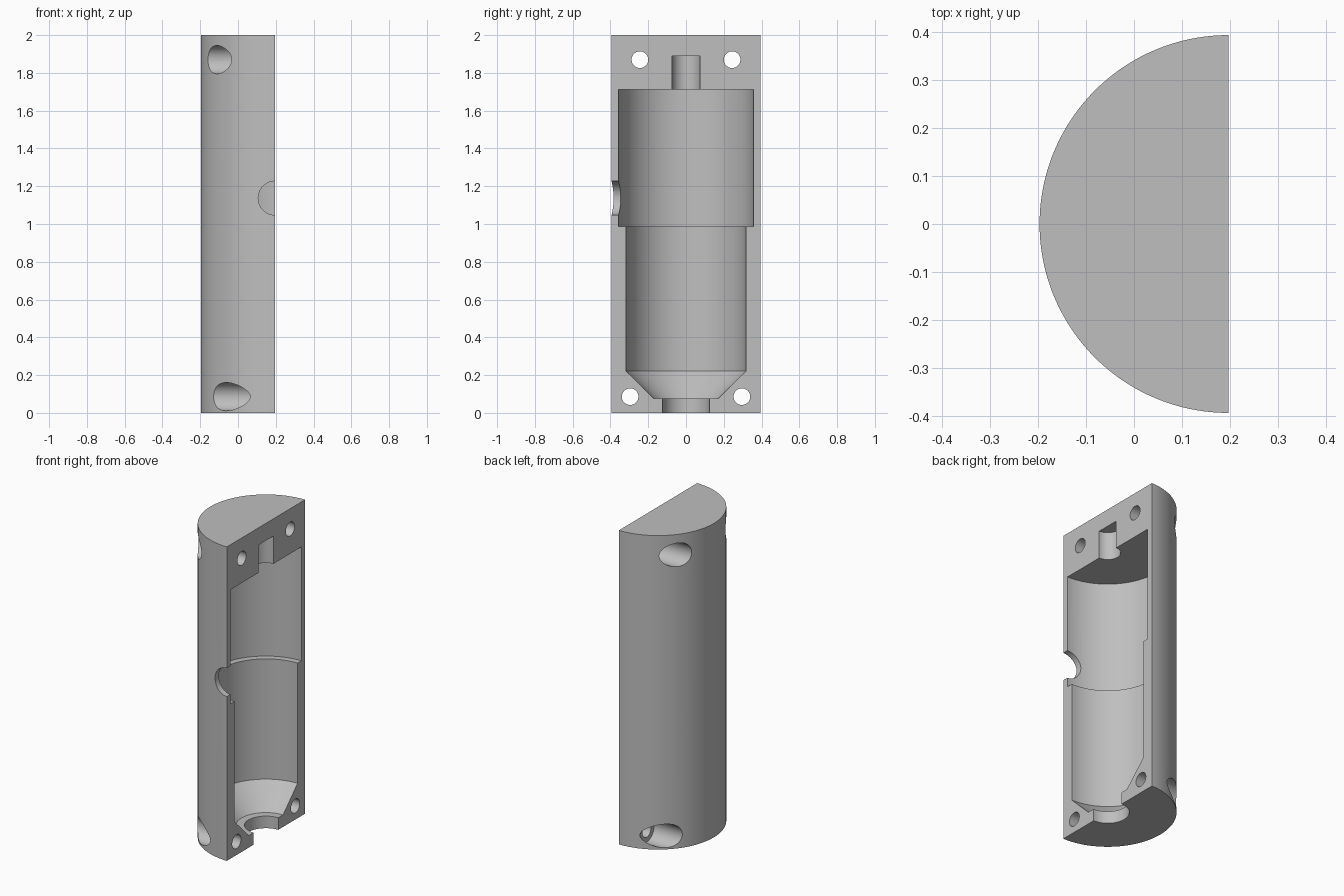
import bpy
import bmesh
import math
from mathutils import Matrix, Vector

if "Cube" in bpy.data.objects:
    bpy.data.objects.remove(bpy.data.objects["Cube"], do_unlink=True)

RADIUS = 0.394
HEIGHT = 2.0
FLAT_X = RADIUS / 2      # the split plane, which also holds the bore axis
SEGMENTS = 96

grey = bpy.data.materials.new("plain grey")
grey.diffuse_color = (0.52, 0.52, 0.52, 1)
grey.use_nodes = True
grey.node_tree.nodes["Principled BSDF"].inputs["Base Color"].default_value = (0.52, 0.52, 0.52, 1)


def make_object(name, bm):
    bmesh.ops.recalc_face_normals(bm, faces=bm.faces)
    mesh = bpy.data.meshes.new(name)
    bm.to_mesh(mesh)
    bm.free()
    mesh.materials.append(grey)
    obj = bpy.data.objects.new(name, mesh)
    bpy.context.collection.objects.link(obj)
    return obj


def lathe(name, profile, segments=SEGMENTS):
    """Closed solid turned about the bore axis from (radius, z) points."""
    bm = bmesh.new()
    rings = []
    for r, z in profile:
        angles = [math.tau * i / segments for i in range(segments)]
        rings.append([bm.verts.new((FLAT_X + r * math.cos(a), r * math.sin(a), z)) for a in angles])
    for low, high in zip(rings, rings[1:]):
        for i in range(segments):
            j = (i + 1) % segments
            bm.faces.new((low[i], low[j], high[j], high[i]))
    bm.faces.new(rings[0])
    bm.faces.new(rings[-1])
    return make_object(name, bm)


def rod(name, start, end, radius, segments=48):
    """Cylinder between two points."""
    start, end = Vector(start), Vector(end)
    axis = end - start
    turn = axis.to_track_quat("Z", "Y").to_matrix().to_4x4()
    bm = bmesh.new()
    bmesh.ops.create_cone(bm, cap_ends=True, segments=segments, radius1=radius, radius2=radius,
                          depth=axis.length, matrix=Matrix.Translation((start + end) / 2) @ turn)
    return make_object(name, bm)


# Half-round outer shell
bm = bmesh.new()
arc = [math.pi / 2 + math.pi * i / SEGMENTS for i in range(SEGMENTS + 1)]
outline = [bm.verts.new((FLAT_X + RADIUS * math.cos(a), RADIUS * math.sin(a), 0)) for a in arc]
base = bm.faces.new(outline)
extruded = bmesh.ops.extrude_face_region(bm, geom=[base])["geom"]
bmesh.ops.translate(bm, vec=(0, 0, HEIGHT), verts=[v for v in extruded if isinstance(v, bmesh.types.BMVert)])
shell = make_object("half_shell", bm)

# Stepped bore: outlet, cone, lower chamber, upper chamber, top pin socket
cutters = [lathe("bore_cutter", [
    (0.124, -0.1), (0.124, 0.077), (0.172, 0.077), (0.318, 0.222), (0.318, 0.988),
    (0.357, 0.988), (0.357, 1.713), (0.075, 1.713), (0.075, 1.89)])]

# Side port through the front wall
cutters.append(rod("port_cutter", (FLAT_X, -0.5, 1.137), (FLAT_X, -0.2, 1.137), 0.09))

# Screw holes, counterbored from the round side
for side in (-1, 1):
    for y, z in ((0.244, 1.87), (0.296, 0.086)):
        cutters.append(rod("screw_cutter", (-0.4, side * y, z), (0.4, side * y, z), 0.044))
        cutters.append(rod("counterbore_cutter", (-0.4, side * y, z), (0.07, side * y, z), 0.075))

# Cut everything and tidy up
bpy.ops.object.select_all(action="DESELECT")
shell.select_set(True)
bpy.context.view_layer.objects.active = shell
for cutter in cutters:
    cutter.hide_render = True
    cut = shell.modifiers.new("cut", "BOOLEAN")
    cut.operation = "DIFFERENCE"
    cut.solver = "EXACT"
    cut.object = cutter
    bpy.ops.object.modifier_apply(modifier=cut.name)
    bpy.data.objects.remove(cutter, do_unlink=True)

bpy.ops.object.shade_smooth_by_angle(angle=math.radians(25))
